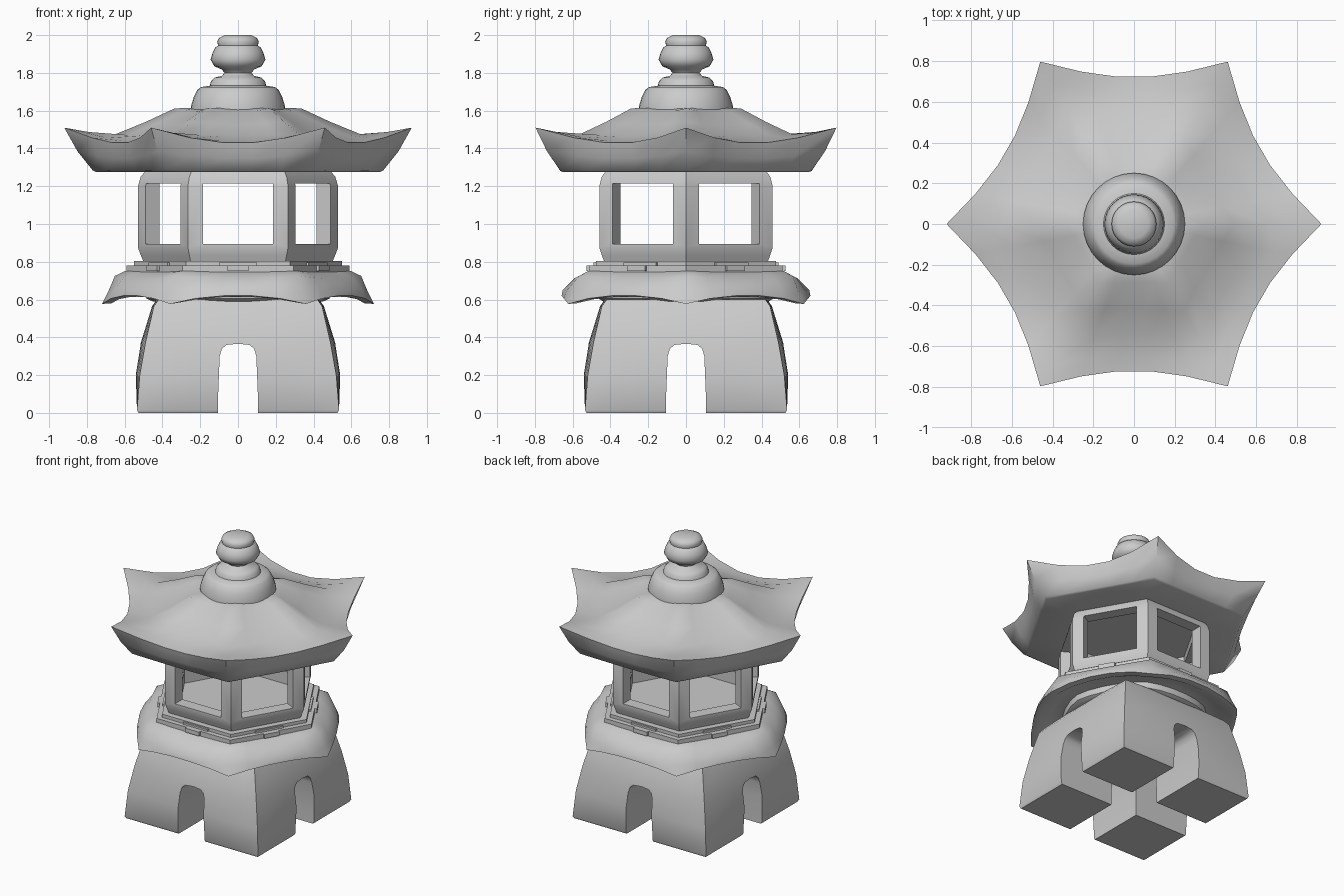
import bpy, bmesh, math
from mathutils import Matrix, Vector

if "Cube" in bpy.data.objects:
    bpy.data.objects.remove(bpy.data.objects["Cube"])


def finish(name, bm, angle):
    bmesh.ops.recalc_face_normals(bm, faces=bm.faces)
    me = bpy.data.meshes.new(name)
    bm.to_mesh(me)
    bm.free()
    ob = bpy.data.objects.new(name, me)
    bpy.context.collection.objects.link(ob)
    if angle:
        smooth(ob, angle)
    return ob


def smooth(ob, angle):
    bpy.ops.object.select_all(action='DESELECT')
    ob.select_set(True)
    bpy.context.view_layer.objects.active = ob
    bpy.ops.object.shade_smooth_by_angle(angle=math.radians(angle))


def skin(name, rings, angle, hollow=False):
    """Bridge rings of points; cap the ends, or join last to first if hollow."""
    bm = bmesh.new()
    vs = [[bm.verts.new(p) for p in r] for r in rings]
    n = len(vs[0])
    pairs = list(zip(vs, vs[1:])) + ([(vs[-1], vs[0])] if hollow else [])
    for a, b in pairs:
        for i in range(n):
            j = (i + 1) % n
            bm.faces.new((a[i], a[j], b[j], b[i]))
    if not hollow:
        bm.faces.new(vs[0][::-1])
        bm.faces.new(vs[-1])
    return finish(name, bm, angle)


def poly_ring(sides, start, rc, zc, rm, zm, seg=5):
    """Polygon ring: corner radius/height and edge-middle radius/height."""
    pts = []
    corner = lambda k: Vector((math.cos(start + k * math.tau / sides),
                               math.sin(start + k * math.tau / sides), 0)) * rc
    flat = rc * math.cos(math.pi / sides)
    for k in range(sides):
        for s in range(seg):
            t = s / seg
            w = 1 - (2 * t - 1) ** 2
            p = corner(k).lerp(corner(k + 1), t) * (1 + w * (rm / flat - 1))
            p.z = zc + w * (zm - zc)
            pts.append(p)
    return pts


def hexa(name, rows, angle, seg=5):
    return skin(name, [poly_ring(6, 0, *r, seg=seg) for r in rows], angle)


def hex_flat(r, z):
    return poly_ring(6, 0, r, z, r * .866, z, seg=1)


def box(name, size, loc, rot=0):
    bm = bmesh.new()
    bmesh.ops.create_cube(bm, size=1, matrix=Matrix.Rotation(rot, 4, 'Z')
                          @ Matrix.Translation(loc) @ Matrix.Diagonal((*size, 1)))
    return finish(name, bm, 0)


def cut(ob, cutters, angle):
    for c in cutters:
        m = ob.modifiers.new("cut", 'BOOLEAN')
        m.operation, m.solver, m.object = 'DIFFERENCE', 'EXACT', c
        bpy.ops.object.select_all(action='DESELECT')
        bpy.context.view_layer.objects.active = ob
        ob.select_set(True)
        bpy.ops.object.modifier_apply(modifier=m.name)
        bpy.data.objects.remove(c)
    smooth(ob, angle)


# Four-legged base: bulging square block with two crossing arched channels
rows = [(.527, .0, .527), (.535, .015, .535), (.52, .2, .542), (.49, .37, .515),
        (.445, .565, .455), (.42, .6, .43)]
base = skin("base_legs", [poly_ring(4, math.pi / 4, h * 1.4142, z, m, z, seg=10)
                          for h, z, m in rows], 0)
arch = [(-.107, -.1), (-.105, .1), (-.097, .3), (-.085, .34), (-.06, .36), (0, .366),
        (.06, .36), (.085, .34), (.097, .3), (.105, .1), (.107, -.1)]
channels = []
for k, name in enumerate(("channel_y", "channel_x")):
    pts = [[Matrix.Rotation(k * math.pi / 2, 3, 'Z') @ Vector((x, y, z)) for x, z in arch]
           for y in (-1, 1)]
    channels.append(skin(name, pts, 0))
cut(base, channels, 40)

# Drooping hexagonal platform with its round foot
hexa("platform", [(.45, .59, .44, .59), (.485, .605, .465, .605), (.49, .645, .47, .645),
                  (.58, .635, .54, .655), (.67, .58, .62, .615), (.72, .577, .66, .622),
                  (.688, .64, .655, .65), (.652, .725, .595, .71),
                  (.6, .75, .53, .738), (.57, .755, .50, .75)], 38)

# Stepped plates and the small blocks in the middle of each side
skin("lower_plate", [hex_flat(.59, .745), hex_flat(.59, .78)], 0)
skin("upper_plate", [hex_flat(.55, .78), hex_flat(.55, .803)], 0)
for k in range(6):
    a = k * math.pi / 3
    box("step_block", (.11, .08, .03), (0, -.487, .765), a)
    box("step_block_cap", (.2, .05, .014), (0, -.465, .788), a)

# Lantern chamber: hollow hexagonal wall with a window in every side
chamber = skin("lantern_chamber", [hex_flat(r, z) for r, z in (
    (.43, .80), (.50, .80), (.515, .835), (.53, .875), (.53, 1.2), (.515, 1.25),
    (.49, 1.28), (.43, 1.28))], 0, hollow=True)
cut(chamber, [box("window_cutter", (.37, 2, .32), (0, 0, 1.055), k * math.pi / 3)
              for k in range(3)], 35)

# Roof with upswept corners and concave sides
hexa("roof", [(.40, 1.275, .346, 1.275), (.75, 1.275, .65, 1.275), (.77, 1.285, .665, 1.28),
              (.85, 1.385, .705, 1.345), (.92, 1.51, .72, 1.428),
              (.79, 1.487, .655, 1.438), (.65, 1.475, .55, 1.468), (.49, 1.54, .42, 1.525),
              (.335, 1.612, .285, 1.592), (.24, 1.615, .22, 1.615)], 50)

# Turned finial on top
profile = [(.25, 1.59), (.25, 1.62), (.235, 1.67), (.215, 1.71), (.195, 1.725), (.15, 1.732),
           (.143, 1.755), (.125, 1.775), (.085, 1.785), (.072, 1.80), (.085, 1.818),
           (.125, 1.835), (.145, 1.87), (.135, 1.905), (.12, 1.935), (.105, 1.945),
           (.11, 1.965), (.1, 1.985), (.07, 2.0)]
skin("finial", [[(r * math.cos(i * math.tau / 32), r * math.sin(i * math.tau / 32), z)
                 for i in range(32)] for r, z in profile], 50)
